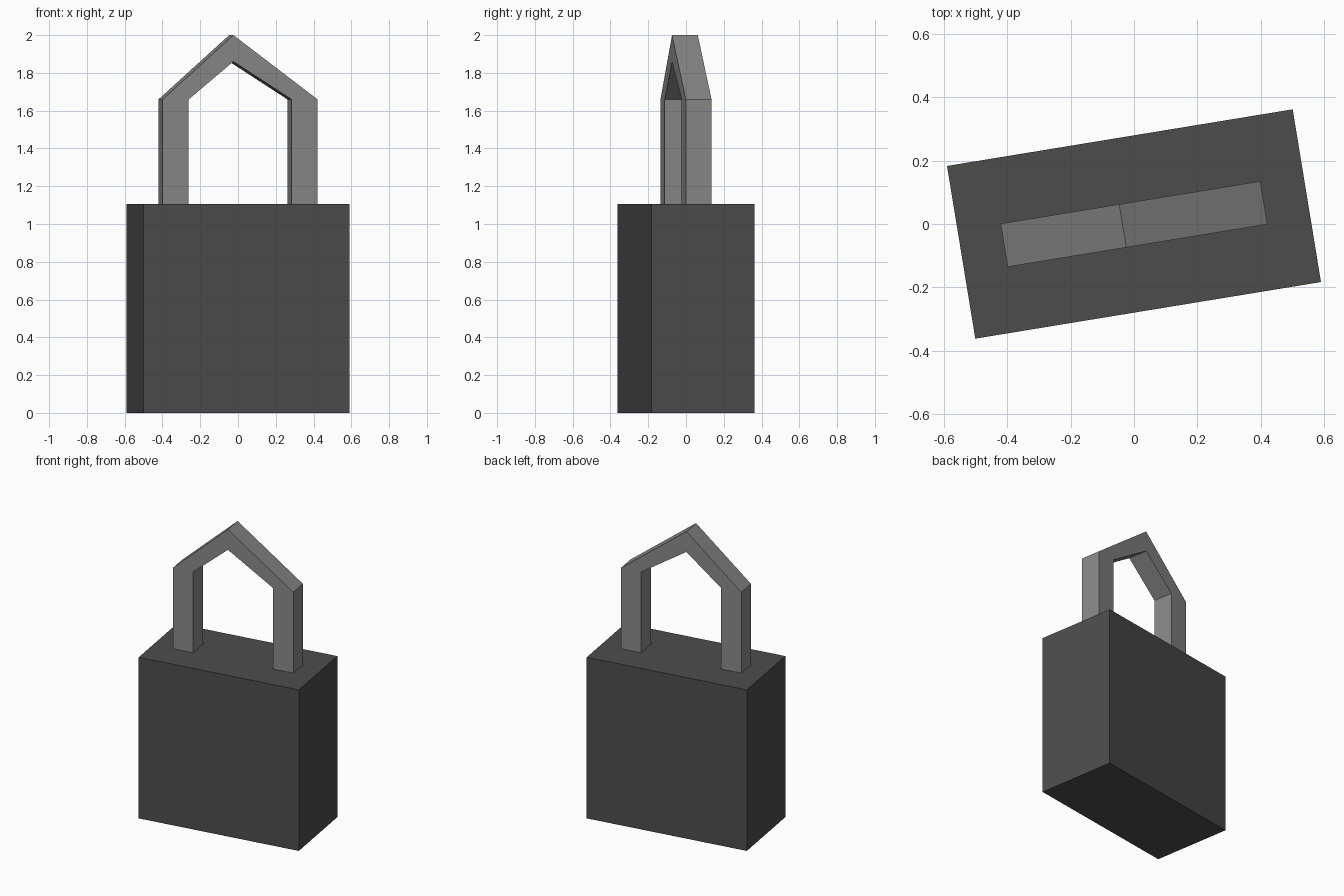
import bpy
import bmesh
from math import radians
from mathutils import Matrix

cube = bpy.data.objects.get("Cube")
if cube:
    bpy.data.objects.remove(cube, do_unlink=True)

TURN = Matrix.Rotation(radians(9.3), 4, 'Z')
BODY_W, BODY_D, BODY_H = 1.105, 0.552, 1.105


def material(name, value):
    mat = bpy.data.materials.new(name)
    mat.use_nodes = True
    colour = (value, value, value, 1)
    mat.diffuse_color = colour
    mat.node_tree.nodes["Principled BSDF"].inputs["Base Color"].default_value = colour
    return mat


def prism(name, outline, depth, mat):
    """Extrude an (x, z) outline symmetrically about y = 0, then turn it."""
    bm = bmesh.new()
    face = bm.faces.new([bm.verts.new((x, -depth / 2, z)) for x, z in outline])
    extruded = bmesh.ops.extrude_face_region(bm, geom=[face], use_keep_orig=True)["geom"]
    moved = [v for v in extruded if isinstance(v, bmesh.types.BMVert)]
    bmesh.ops.translate(bm, verts=moved, vec=(0, depth, 0))
    bmesh.ops.recalc_face_normals(bm, faces=bm.faces)
    bm.transform(TURN)
    mesh = bpy.data.meshes.new(name)
    bm.to_mesh(mesh)
    bm.free()
    mesh.materials.append(mat)
    obj = bpy.data.objects.new(name, mesh)
    bpy.context.collection.objects.link(obj)
    return obj


# Solid lock body
half = BODY_W / 2
prism("lock_body", [(-half, 0), (half, 0), (half, BODY_H), (-half, BODY_H)],
      BODY_D, material("dark grey", 0.073))

# Pointed shackle: outer outline, then back along the inner one
outer, inner = 0.415, 0.276
shoulder, peak_x = 1.66, -0.036
shackle = [(-outer, BODY_H), (-outer, shoulder), (peak_x, 2.0),
           (outer, shoulder), (outer, BODY_H),
           (inner, BODY_H), (inner, shoulder), (peak_x, 1.86),
           (-inner, shoulder), (-inner, BODY_H)]
prism("shackle", shackle, 0.138, material("mid grey", 0.25))
